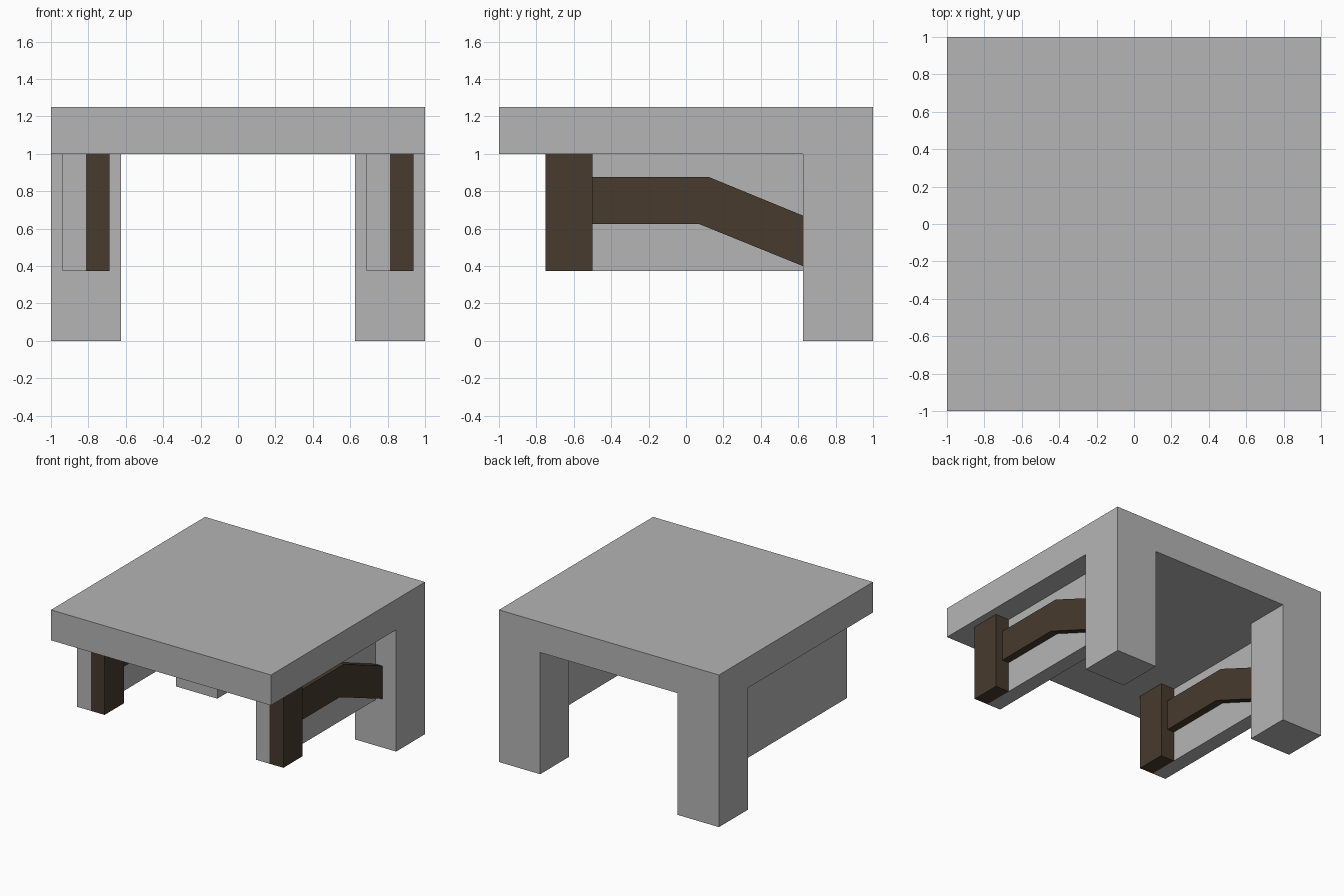
import bpy, bmesh

if "Cube" in bpy.data.objects:
    bpy.data.objects.remove(bpy.data.objects["Cube"])


def material(name, rgb):
    m = bpy.data.materials.new(name)
    m.diffuse_color = (*rgb, 1.0)
    m.use_nodes = True
    m.node_tree.nodes["Principled BSDF"].inputs["Base Color"].default_value = m.diffuse_color
    return m


GREY = material("stone_grey", (0.46, 0.46, 0.46))
BROWN = material("dark_wood", (0.063, 0.043, 0.027))


def prism(name, profile, x0, x1, mat):
    """Extrude a (y, z) profile from x0 to x1."""
    bm = bmesh.new()
    face = bm.faces.new([bm.verts.new((x0, y, z)) for y, z in profile])
    ext = bmesh.ops.extrude_face_region(bm, geom=[face])
    moved = [g for g in ext["geom"] if isinstance(g, bmesh.types.BMVert)]
    bmesh.ops.translate(bm, verts=moved, vec=(x1 - x0, 0, 0))
    bmesh.ops.recalc_face_normals(bm, faces=bm.faces)
    mesh = bpy.data.meshes.new(name)
    bm.to_mesh(mesh)
    bm.free()
    mesh.materials.append(mat)
    obj = bpy.data.objects.new(name, mesh)
    bpy.context.collection.objects.link(obj)
    return obj


def box(name, x, y, z, mat):
    profile = [(y[0], z[0]), (y[1], z[0]), (y[1], z[1]), (y[0], z[1])]
    return prism(name, profile, x[0], x[1], mat)


# Thick square top
box("top_slab", (-1, 1), (-1, 1), (1.0, 1.25), GREY)

# Bent brace outline in y, z
BRACE = [(-0.5, 0.625), (0.07, 0.625), (0.625, 0.40),
         (0.625, 0.67), (0.125, 0.875), (-0.5, 0.875)]

for side, leg_x, x in (("left", (-1, -0.625), -0.9375),
                       ("right", (0.625, 1), 0.6875)):
    # Back leg
    box(side + "_back_leg", leg_x, (0.625, 1), (0, 1.0), GREY)
    # Hanging side panel
    box(side + "_panel", (x, x + 0.125), (-0.75, 0.625), (0.375, 1.0), GREY)
    # Wooden post and brace on the panel's right-hand face
    box(side + "_post", (x + 0.125, x + 0.25), (-0.75, -0.5), (0.375, 1.0), BROWN)
    prism(side + "_brace", BRACE, x + 0.125, x + 0.1875, BROWN)
